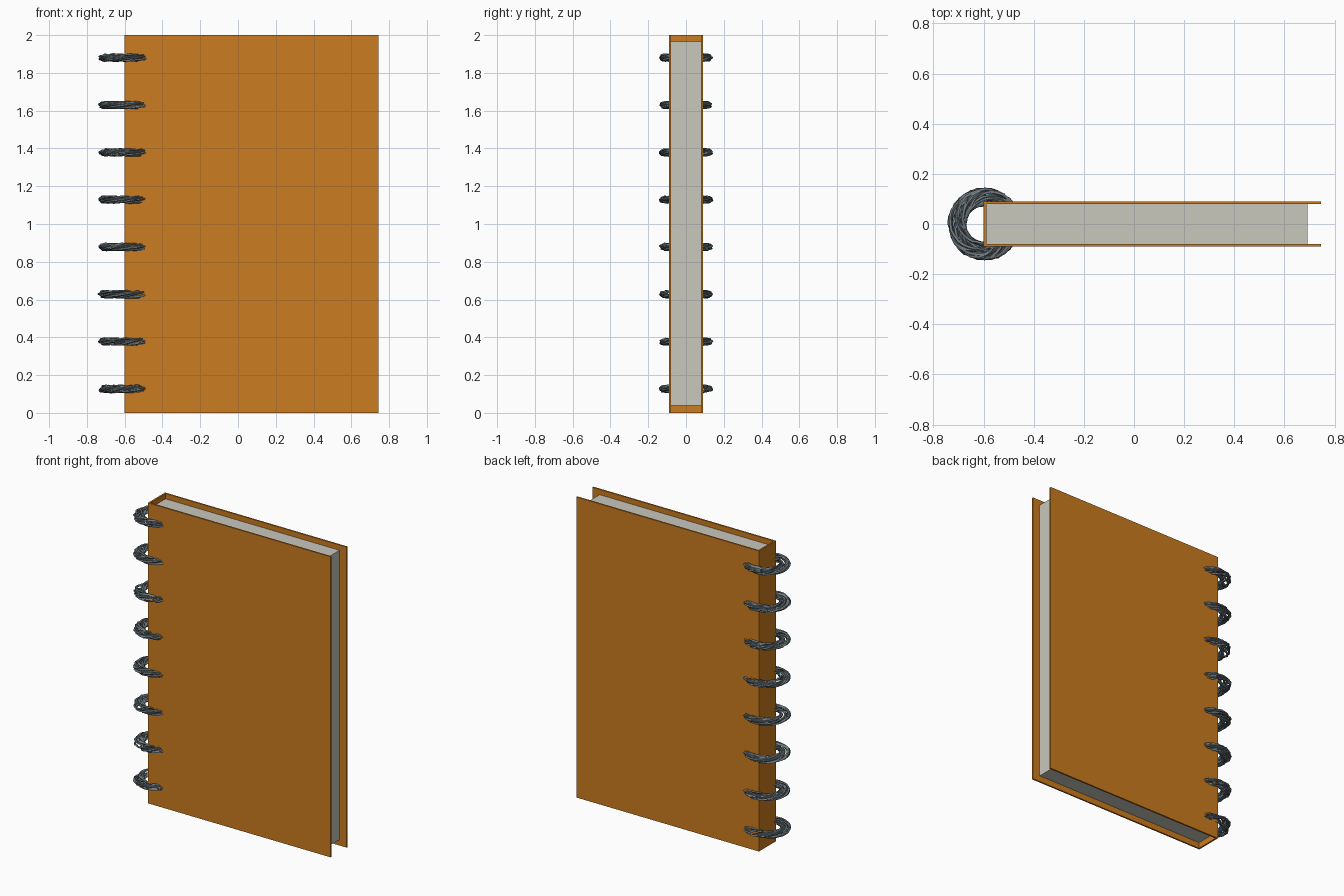
import bpy, bmesh, math, random
from mathutils import Vector

if "Cube" in bpy.data.objects:
    bpy.data.objects.remove(bpy.data.objects["Cube"])

random.seed(4)


def material(name, rgb):
    m = bpy.data.materials.new(name)
    m.diffuse_color = (*rgb, 1)
    m.use_nodes = True
    m.node_tree.nodes["Principled BSDF"].inputs["Base Color"].default_value = m.diffuse_color
    return m


ORANGE = material("orange_cover", (0.60, 0.20, 0.014))
PAPER = material("grey_paper", (0.58, 0.58, 0.51))
STEEL = material("steel_wire", (0.16, 0.20, 0.22))


def finish(name, bm, mat):
    bmesh.ops.recalc_face_normals(bm, faces=bm.faces)
    mesh = bpy.data.meshes.new(name)
    bm.to_mesh(mesh)
    bm.free()
    mesh.materials.append(mat)
    ob = bpy.data.objects.new(name, mesh)
    bpy.context.collection.objects.link(ob)
    return ob


def prism(name, outline, z0, z1, mat):
    """Extrude a plan outline from z0 up to z1."""
    bm = bmesh.new()
    face = bm.faces.new([bm.verts.new((x, y, z0)) for x, y in outline])
    top = bmesh.ops.extrude_face_region(bm, geom=[face])["geom"]
    verts = [v for v in top if isinstance(v, bmesh.types.BMVert)]
    bmesh.ops.translate(bm, vec=(0, 0, z1 - z0), verts=verts)
    return finish(name, bm, mat)


# Cover: two boards joined by the spine, one U-shaped section
L, R, Y, T = -0.60, 0.745, 0.09, 0.011
prism("cover", [(L, -Y), (R, -Y), (R, -Y + T), (L + T, -Y + T),
                (L + T, Y - T), (R, Y - T), (R, Y), (L, Y)], 0, 2, ORANGE)

# Page block, set back from the cover edges
P = Y - T
prism("pages", [(L + T, -P), (0.692, -P), (0.692, P), (L + T, P)], 0.04, 1.965, PAPER)

# Binding rings: loose bundles of wire strands winding round a flat loop
STEPS, SIDES, STRANDS = 32, 4, 12
MAJOR, HALF_W, HALF_H, WIRE = 0.108, 0.031, 0.017, 0.0075


def add_strand(bm, centre, phase, turns, spread):
    loops = []
    for i in range(STEPS):
        a = math.tau * i / STEPS
        p = phase + turns * a
        s = spread * random.uniform(0.88, 1.08)
        out = Vector((math.cos(a), math.sin(a), 0))
        mid = centre + out * (MAJOR + HALF_W * s * math.cos(p))
        mid.z += HALF_H * s * math.sin(p)
        loop = []
        for k in range(SIDES):
            q = math.tau * k / SIDES + p
            offset = out * (WIRE * math.cos(q)) + Vector((0, 0, WIRE * 0.8 * math.sin(q)))
            loop.append(bm.verts.new(mid + offset))
        loops.append(loop)
    for i in range(STEPS):
        a, b = loops[i], loops[(i + 1) % STEPS]
        # each strand closes on itself after whole turns
        for k in range(SIDES):
            n = (k + 1) % SIDES
            bm.faces.new((a[k], a[n], b[n], b[k]))


for r in range(8):
    bm = bmesh.new()
    centre = Vector((-0.597, 0, 0.127 + 0.2505 * r))
    for s in range(STRANDS):
        phase = math.tau * s / STRANDS + random.uniform(-0.2, 0.2)
        add_strand(bm, centre, phase, random.choice((1, 1, 2)), random.uniform(0.85, 1.0))
    finish(f"binding_ring_{r + 1}", bm, STEEL)
